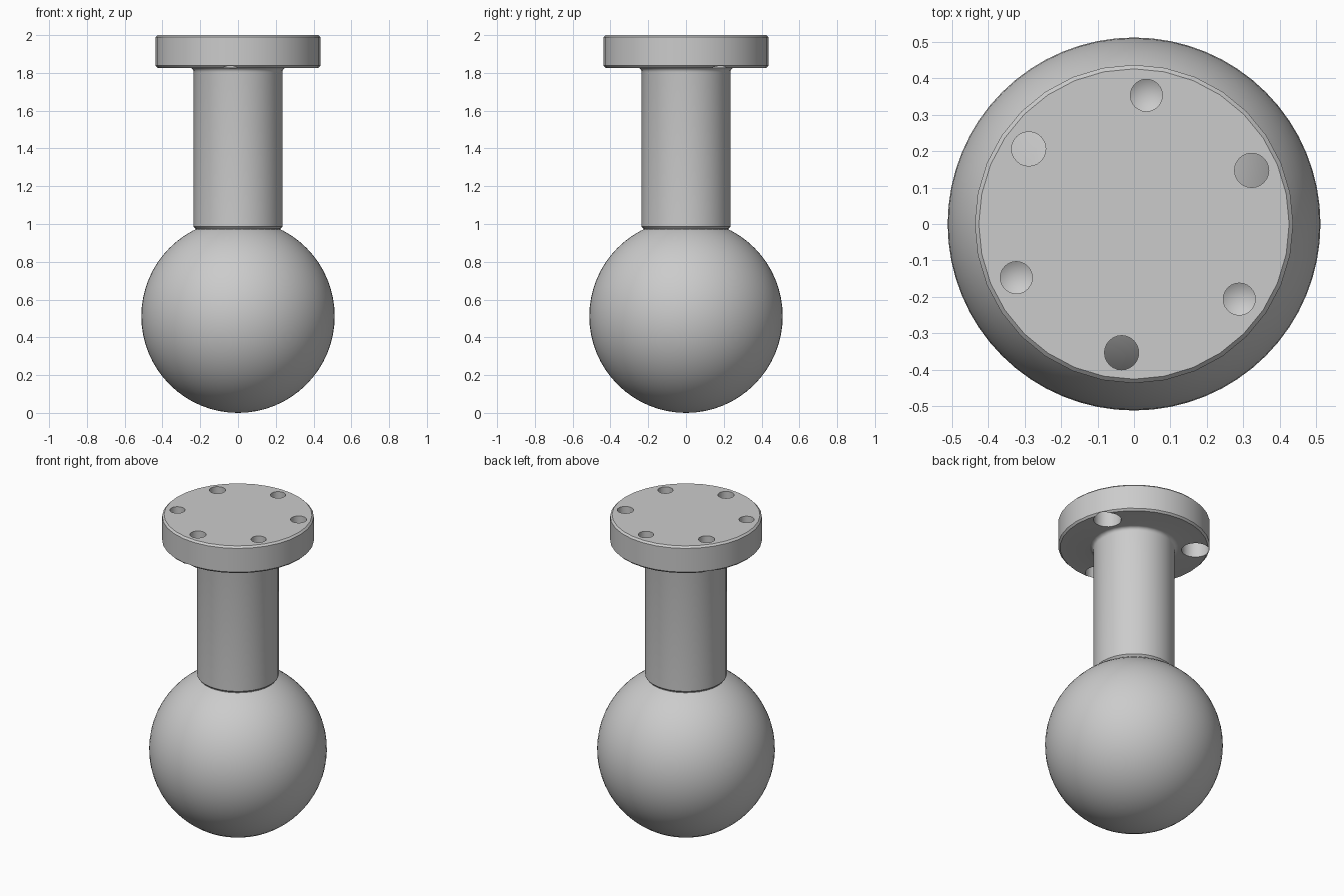
import bpy
from math import cos, sin, pi, radians

if "Cube" in bpy.data.objects:
    bpy.data.objects.remove(bpy.data.objects["Cube"], do_unlink=True)

metal = bpy.data.materials.new("plain_grey_metal")
metal.use_nodes = True
GREY = (0.6, 0.6, 0.6, 1)
metal.diffuse_color = GREY
metal.node_tree.nodes["Principled BSDF"].inputs["Base Color"].default_value = GREY


def lathe(name, profile, sides, centre=(0, 0)):
    """Closed solid turned about z; the profile's first and last points lie on the axis."""
    verts = [(0, 0, profile[0][1])]
    for r, z in profile[1:-1]:
        verts += [(r * cos(2 * pi * i / sides), r * sin(2 * pi * i / sides), z)
                  for i in range(sides)]
    verts.append((0, 0, profile[-1][1]))
    last, rings = len(verts) - 1, len(profile) - 2
    faces = []
    for i in range(sides):
        j = (i + 1) % sides
        faces.append((0, 1 + j, 1 + i))
        for k in range(rings - 1):
            a, b = 1 + k * sides, 1 + (k + 1) * sides
            faces.append((a + i, a + j, b + j, b + i))
        top = 1 + (rings - 1) * sides
        faces.append((top + i, top + j, last))
    mesh = bpy.data.meshes.new(name)
    mesh.from_pydata(verts, [], faces)
    mesh.materials.append(metal)
    ob = bpy.data.objects.new(name, mesh)
    ob.location = (*centre, 0)
    bpy.context.collection.objects.link(ob)
    return ob


def smooth(ob):
    bpy.ops.object.select_all(action="DESELECT")
    bpy.context.view_layer.objects.active = ob
    ob.select_set(True)
    bpy.ops.object.shade_smooth_by_angle(angle=radians(25))


# Ball
R = 0.512
bpy.ops.mesh.primitive_uv_sphere_add(segments=64, ring_count=32, radius=R, location=(0, 0, R))
ball = bpy.context.object
ball.name = "ball"
ball.data.materials.append(metal)
smooth(ball)

# Stem with a small fillet under a chamfered mounting flange
FILLET = 0.022
STEM, FLANGE, BASE, TOP, CHAMFER = 0.235, 0.437, 1.827, 2.0, 0.011
fillet = [(STEM + FILLET * (1 - cos(a)), BASE - FILLET * (1 - sin(a)))
          for a in (pi / 2 * k / 4 for k in range(5))]
profile = [(0, 0.965), (0.224, 0.965), (0.224, 0.975), (STEM, 0.986)] + fillet + [
    (FLANGE - CHAMFER, BASE), (FLANGE, BASE + CHAMFER),
    (FLANGE, TOP - CHAMFER), (FLANGE - CHAMFER, TOP), (0, TOP)]
stem = lathe("flanged_stem", profile, 32)

# Bolt circle: drilled blind holes alternating with counterbored through holes
BLIND = [(0, 1.868), (0.044, 1.894), (0.044, 2.1), (0, 2.1)]
THROUGH = [(0, 1.7), (0.08, 1.7), (0.08, 1.925), (0.047, 1.925), (0.047, 2.1), (0, 2.1)]
for k in range(6):
    a = radians(24.5 + 60 * k)
    cutter = lathe("hole_cutter", BLIND if k % 2 else THROUGH, 24,
                   (0.355 * cos(a), 0.355 * sin(a)))
    cutter.hide_render = True
    cut = stem.modifiers.new("hole", "BOOLEAN")
    cut.operation = "DIFFERENCE"
    cut.solver = "EXACT"
    cut.object = cutter
    bpy.context.view_layer.objects.active = stem
    bpy.ops.object.modifier_apply(modifier=cut.name)
    bpy.data.objects.remove(cutter, do_unlink=True)
smooth(stem)
